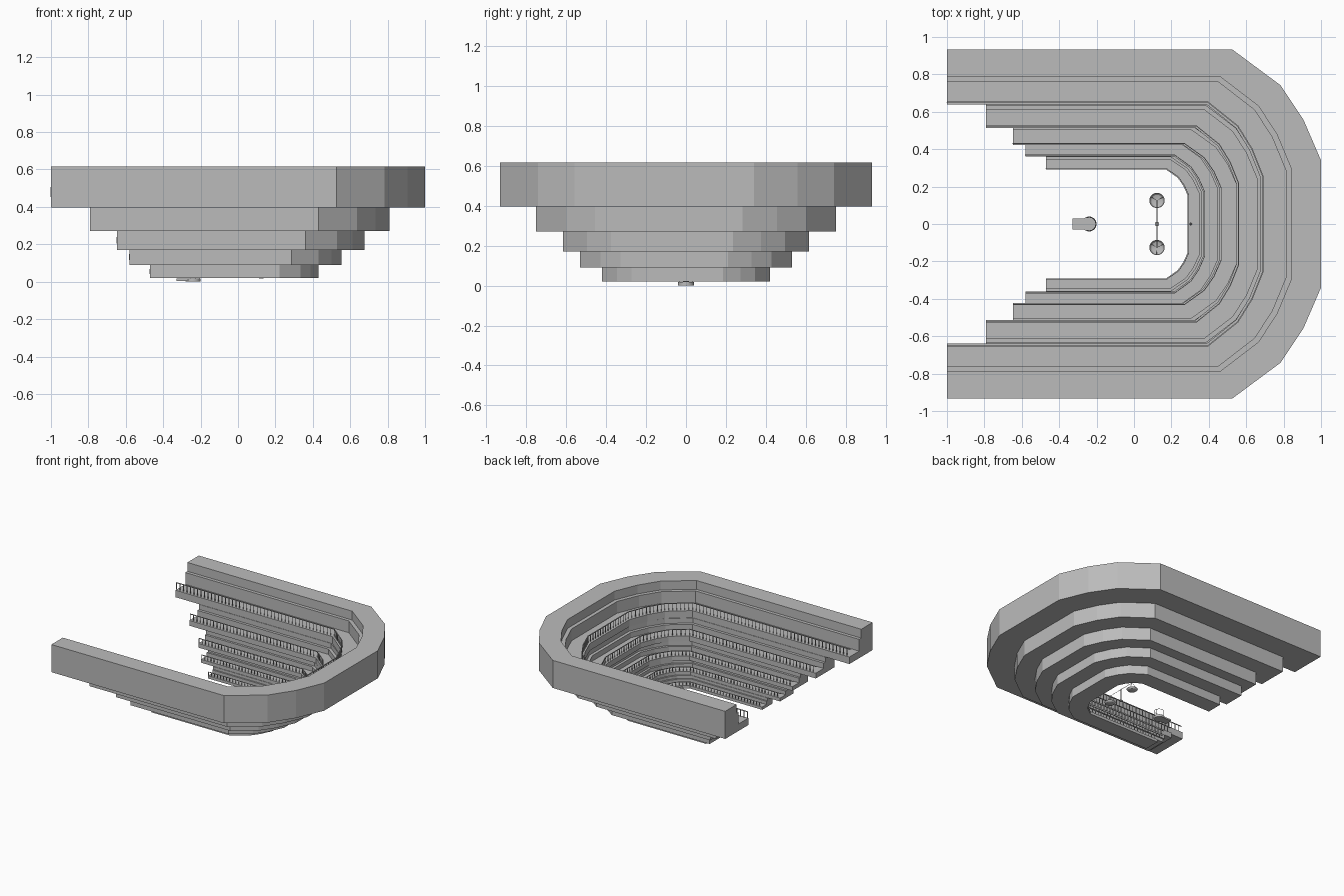
import bpy, bmesh, math
from mathutils import Vector, Matrix

cube = bpy.data.objects.get("Cube")
if cube:
    bpy.data.objects.remove(cube, do_unlink=True)

grey = bpy.data.materials.new("plain grey")
grey.use_nodes = True
GREY = (0.5, 0.5, 0.5, 1)
grey.diffuse_color = GREY
grey.node_tree.nodes["Principled BSDF"].inputs["Base Color"].default_value = GREY


def finish(bm, name, smooth=False):
    bmesh.ops.recalc_face_normals(bm, faces=bm.faces)
    mesh = bpy.data.meshes.new(name)
    bm.to_mesh(mesh)
    bm.free()
    mesh.materials.append(grey)
    ob = bpy.data.objects.new(name, mesh)
    bpy.context.collection.objects.link(ob)
    if smooth:
        bpy.context.view_layer.objects.active = ob
        ob.select_set(True)
        bpy.ops.object.shade_smooth_by_angle()
        ob.select_set(False)
    return ob


def box(bm, lo, hi):
    lo, hi = Vector(lo), Vector(hi)
    m = Matrix.Translation((lo + hi) / 2) @ Matrix.Diagonal((*(hi - lo), 1))
    bmesh.ops.create_cube(bm, size=1, matrix=m)


def disc(bm, x, y, z0, z1, r, sides=24, r2=None):
    bmesh.ops.create_cone(bm, cap_ends=True, segments=sides, radius1=r,
                          radius2=r if r2 is None else r2, depth=z1 - z0,
                          matrix=Matrix.Translation((x, y, (z0 + z1) / 2)))


def strut(bm, a, b, r, sides=4):
    a, b = Vector(a), Vector(b)
    rot = (b - a).to_track_quat('Z', 'Y').to_matrix().to_4x4()
    bmesh.ops.create_cone(bm, cap_ends=True, segments=sides, radius1=r, radius2=r,
                          depth=(b - a).length, matrix=Matrix.Translation((a + b) / 2) @ rot)


def u_path(tier, t):
    """Horseshoe outline; t runs from the outer wall (0) to the inner edge (1)."""
    X, Y, xb, yc = [a + (b - a) * t for a, b in zip(tier["outer"], tier["inner"])]
    dx, dy = X - xb, Y - yc
    half = [(tier["end"], Y), (xb, Y), (xb + .54 * dx, yc + .68 * dy),
            (xb + .80 * dx, yc + .37 * dy), (X, yc)]
    return half + [(x, -y) for x, y in reversed(half)]


def sweep(bm, tier, profile):
    """Carry a closed (t, z) profile along the horseshoe."""
    rows = [[bm.verts.new((x, y, z)) for x, y in u_path(tier, t)] for t, z in profile]
    for a, b in zip(rows, rows[1:] + rows[:1]):
        for i in range(len(a) - 1):
            bm.faces.new((a[i], a[i + 1], b[i + 1], b[i]))
    for end in (0, -1):
        bm.faces.new([r[end] for r in rows])


# Tiers: outer and inner give (x reach, half width, bend x, bend y)
tiers = [
    dict(name="first", end=-.47, z=(.02, .09), lip=.022, rail=.03,
         outer=(.43, .42, .222, .185), inner=(.286, .292, .17, .155)),
    dict(name="second", end=-.58, z=(.09, .17), lip=.027, rail=.035,
         outer=(.553, .53, .286, .21), inner=(.37, .361, .215, .17)),
    dict(name="third", end=-.647, z=(.17, .272), lip=.033, rail=.04,
         outer=(.675, .617, .36, .235), inner=(.457, .422, .265, .19)),
    dict(name="fourth", end=-.79, z=(.272, .396), lip=.042, rail=.05,
         outer=(.81, .752, .43, .282), inner=(.547, .513, .33, .215)),
    dict(name="top", end=-1.0, z=(.396, .617), lip=.056, rail=.058,
         outer=(1.0, .932, .527, .34), inner=(.675, .638, .39, .25)),
]

for tier in tiers:
    z0, z1 = tier["z"]
    floor = z0 + tier["lip"]
    ledge = z0 + .68 * (z1 - z0)

    # Stepped gallery body
    bm = bmesh.new()
    sweep(bm, tier, [(0, z0), (0, z1), (.49, z1), (.49, ledge),
                     (.58, ledge), (.58, floor), (1, floor), (1, z0)])
    finish(bm, tier["name"] + "_gallery")

    # Handrail and posts along the inner edge
    bm = bmesh.new()
    top = floor + tier["rail"]
    sweep(bm, tier, [(.945, top - .005), (.945, top), (.965, top), (.965, top - .005)])
    pts = [Vector((x, y, floor)) for x, y in u_path(tier, .955)]
    for a, b in zip(pts, pts[1:]):
        n = max(1, round((b - a).length / (.048 * tier["lip"] ** .15)))
        for i in range(n):
            p = a.lerp(b, i / n)
            box(bm, p - Vector((.002, .002, 0)), p + Vector((.002, .002, tier["rail"] - .003)))
    finish(bm, tier["name"] + "_railing")

# Speaker stand: round platform with an approach step
PX = -.24
bm = bmesh.new()
disc(bm, PX, 0, 0, .018, .04)
finish(bm, "speaker_platform", True)
bm = bmesh.new()
box(bm, (-.33, -.03, .004), (-.265, .03, .016))
finish(bm, "platform_step")

# Curved rail round the platform
bm = bmesh.new()
ring = []
for i in range(11):
    a = math.radians(-110 + 22 * i)
    ring.append(Vector((PX + .036 * math.cos(a), .036 * math.sin(a), .065)))
for a, b in zip(ring, ring[1:]):
    strut(bm, a, b, .002)
for p in ring[::2]:
    strut(bm, (p.x, p.y, .016), p, .0015)
finish(bm, "platform_rail")

# Balance: foot, pillar, beam and two hanging pans
BX, BY = .123, .126
bm = bmesh.new()
disc(bm, BX, 0, .017, .023, .012, 16)
strut(bm, (BX, 0, .02), (BX, 0, .12), .003, 8)
strut(bm, (BX, -BY, .115), (BX, BY, .115), .002)
finish(bm, "balance_stand", True)
for side, name in ((1, "back_pan"), (-1, "front_pan")):
    bm = bmesh.new()
    rows = []
    for r, z in ((.016, .046), (.032, .051), (.041, .062), (.038, .062), (.03, .054), (.015, .05)):
        rows.append([bm.verts.new((BX + r * math.cos(k * math.pi / 10),
                                   side * BY + r * math.sin(k * math.pi / 10), z))
                     for k in range(20)])
    for a, b in zip(rows, rows[1:]):
        for k in range(20):
            j = (k + 1) % 20
            bm.faces.new((a[k], a[j], b[j], b[k]))
    bm.faces.new(rows[0])
    bm.faces.new(rows[-1])
    for k in range(3):
        a = k * math.tau / 3 + .5
        strut(bm, (BX + .039 * math.cos(a), side * BY + .039 * math.sin(a), .061),
              (BX, side * BY, .115), .001)
    finish(bm, name, True)

# Small lectern on the lowest gallery
bm = bmesh.new()
disc(bm, .303, 0, .042, .07, .008, 4, .004)
finish(bm, "lectern")
